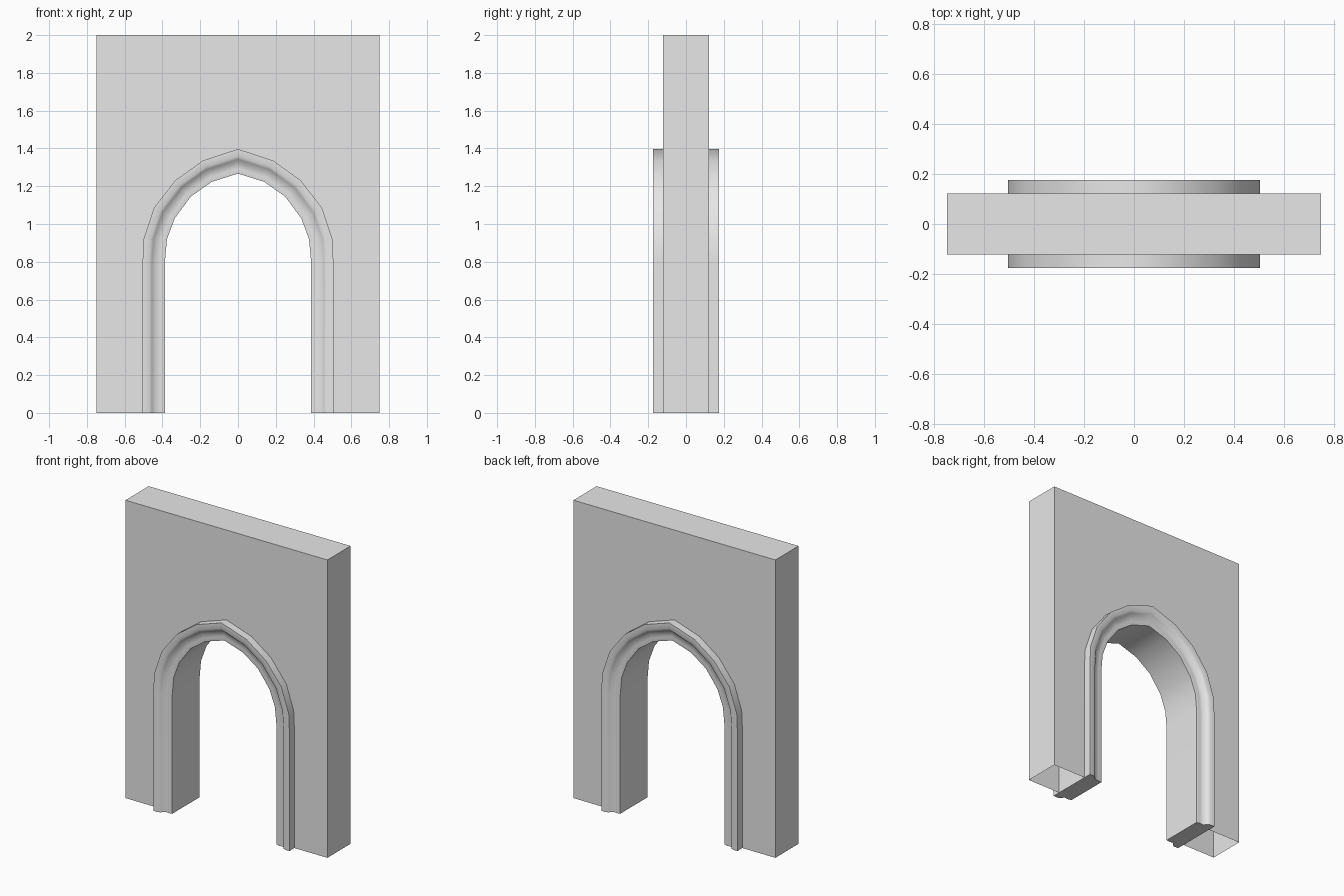
import bpy, bmesh, math

cube = bpy.data.objects.get("Cube")
if cube:
    bpy.data.objects.remove(cube, do_unlink=True)

stone = bpy.data.materials.new("plain_grey")
stone.use_nodes = True
GREY = (0.8, 0.8, 0.8, 1)
stone.diffuse_color = GREY
stone.node_tree.nodes["Principled BSDF"].inputs["Base Color"].default_value = GREY

WALL_HALF = 0.123

# Half outlines of the arch, from the floor to the apex
OUTER = [(0.505, 0), (0.505, 0.8), (0.5, 0.92), (0.445, 1.085),
         (0.333, 1.23), (0.187, 1.335), (0, 1.397)]
INNER = [(0.387, 0), (0.387, 0.8), (0.376, 0.92), (0.335, 1.03),
         (0.25, 1.145), (0.139, 1.223), (0, 1.267)]

# Moulding section: fraction from outer to inner edge, depth from the wall centre
SECTION = [(0, 0.176), (0.29, 0.176), (0.42, 0.167), (0.56, 0.147),
           (0.8, 0.149), (1, 0.145)]


def mirrored(half):
    """Full outline from the -x foot over the apex to the +x foot."""
    return [(-x, z) for x, z in half] + half[-2::-1]


def finish(bm, name):
    bmesh.ops.recalc_face_normals(bm, faces=bm.faces[:])
    mesh = bpy.data.meshes.new(name)
    bm.to_mesh(mesh)
    bm.free()
    mesh.materials.append(stone)
    obj = bpy.data.objects.new(name, mesh)
    bpy.context.collection.objects.link(obj)
    return obj


# Wall panel: front and back sheets joined at the sides and top, open underneath
bm = bmesh.new()
corners = [(0.75, 0), (0.75, 2), (-0.75, 2), (-0.75, 0)]
outline = mirrored(OUTER) + corners
front, back = [[bm.verts.new((x, y, z)) for x, z in outline]
               for y in (-WALL_HALF, WALL_HALF)]
bm.faces.new(front)
bm.faces.new(back[::-1])
for i in range(len(outline) - 4, len(outline) - 1):
    bm.faces.new((front[i], back[i], back[i + 1], front[i + 1]))
finish(bm, "wall")

# Arch lining: the moulded section swept along the arch, capped at both feet
bm = bmesh.new()
ring_shape = [(t, -d) for t, d in SECTION] + [(t, d) for t, d in reversed(SECTION)]
rings = []
for (ox, oz), (ix, iz) in zip(mirrored(OUTER), mirrored(INNER)):
    rings.append([bm.verts.new((ox + (ix - ox) * t, y, oz + (iz - oz) * t))
                  for t, y in ring_shape])
n = len(ring_shape)
for a, b in zip(rings, rings[1:]):
    for i in range(n):
        j = (i + 1) % n
        bm.faces.new((a[i], a[j], b[j], b[i]))
bm.faces.new(rings[0])
bm.faces.new(rings[-1][::-1])
lining = finish(bm, "arch_lining")

bpy.ops.object.select_all(action='DESELECT')
lining.select_set(True)
bpy.context.view_layer.objects.active = lining
bpy.ops.object.shade_smooth_by_angle(angle=math.radians(60))
